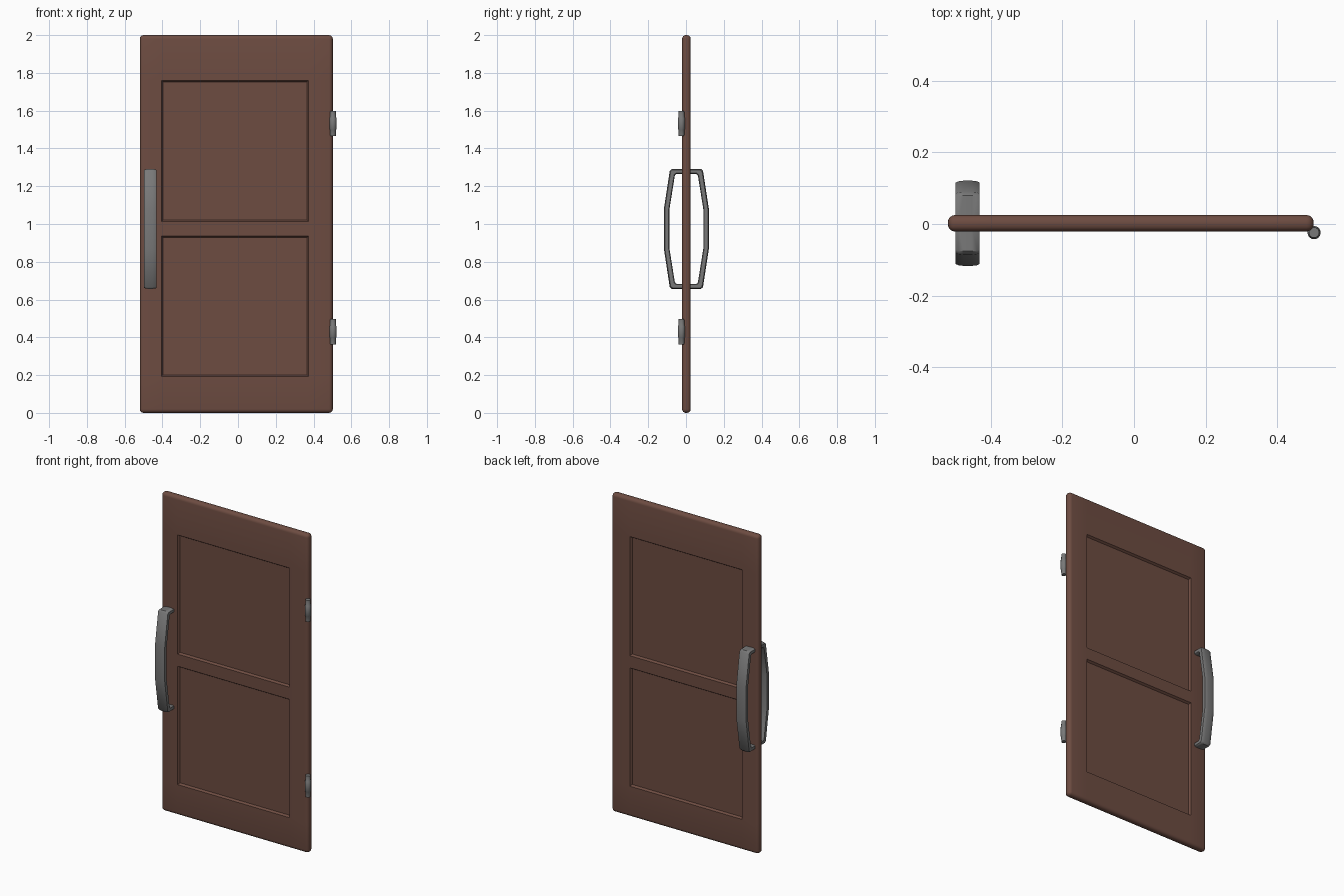
import bpy, bmesh, math
from mathutils import Vector

if "Cube" in bpy.data.objects:
    bpy.data.objects.remove(bpy.data.objects["Cube"])


def material(name, rgb):
    m = bpy.data.materials.new(name)
    m.diffuse_color = (*rgb, 1)
    m.use_nodes = True
    m.node_tree.nodes["Principled BSDF"].inputs["Base Color"].default_value = m.diffuse_color
    return m


WOOD = material("brown wood", (0.153, 0.072, 0.053))
METAL = material("grey metal", (0.19, 0.19, 0.19))
Y_MID = 0.002          # middle of the door thickness


def finish(bm, name, mat, angle):
    bmesh.ops.recalc_face_normals(bm, faces=bm.faces)
    me = bpy.data.meshes.new(name)
    bm.to_mesh(me)
    bm.free()
    me.materials.append(mat)
    ob = bpy.data.objects.new(name, me)
    bpy.context.collection.objects.link(ob)
    bpy.ops.object.select_all(action='DESELECT')
    ob.select_set(True)
    bpy.context.view_layer.objects.active = ob
    bpy.ops.object.shade_smooth_by_angle(angle=math.radians(angle))
    return ob


def bridge(bm, rings, cap=True):
    """Skin a list of closed point rings."""
    vs = [[bm.verts.new(p) for p in r] for r in rings]
    n = len(vs[0])
    for a, b in zip(vs, vs[1:]):
        for i in range(n):
            j = (i + 1) % n
            bm.faces.new((a[i], a[j], b[j], b[i]))
    if cap:
        bm.faces.new(vs[0])
        bm.faces.new(vs[-1])


# Door leaf: rounded slab with two sunken panels on both sides
x0, x1, half = -0.52, 0.502, 0.023
panel_x = (-0.405, 0.373)
panel_z = ((0.193, 0.936), (1.012, 1.76))

bm = bmesh.new()
bmesh.ops.create_cube(bm, size=1)
for v in bm.verts:
    v.co = ((x0 + x1) / 2 + v.co.x * (x1 - x0), Y_MID + v.co.y * 2 * half, 1 + v.co.z * 2)
bmesh.ops.bevel(bm, geom=bm.edges[:], offset=0.02, segments=4, profile=0.5, affect='EDGES')
cuts = [((x, 0, 0), (1, 0, 0)) for x in panel_x]
cuts += [((0, 0, z), (0, 0, 1)) for pair in panel_z for z in pair]
for co, no in cuts:
    bmesh.ops.bisect_plane(bm, geom=bm.verts[:] + bm.edges[:] + bm.faces[:],
                           plane_co=co, plane_no=no)
bm.normal_update()
panels = []
for f in bm.faces:
    c = f.calc_center_median()
    if abs(f.normal.y) > 0.99 and panel_x[0] < c.x < panel_x[1] \
            and any(a < c.z < b for a, b in panel_z):
        panels.append(f)
bmesh.ops.inset_individual(bm, faces=panels, thickness=0.012, depth=-0.013)
finish(bm, "door_leaf", WOOD, 50)

# Pull handles: flattened bar swept along an angular bow, one per side
HX, HZ = -0.4645, 0.974
outer_half = [(0.01, 0.317), (0.078, 0.317), (0.088, 0.308), (0.119, 0.106)]
inner_half = [(0.01, 0.291), (0.052, 0.291), (0.061, 0.283), (0.090, 0.102)]
outer = outer_half + [(d, -z) for d, z in reversed(outer_half)]
inner = inner_half + [(d, -z) for d, z in reversed(inner_half)]
# (sideways offset, 0 = inner surface .. 1 = outer surface)
section = [(-0.0335, 0.82), (-0.026, 0.94), (-0.012, 1), (0.012, 1), (0.026, 0.94),
           (0.0335, 0.82), (0.0335, 0.15), (0.028, 0), (-0.028, 0), (-0.0335, 0.15)]
for side, name in ((-1, "front_handle"), (1, "back_handle")):
    bm = bmesh.new()
    rings = []
    for o, i in zip(outer, inner):
        ring = []
        for dx, t in section:
            d = i[0] + (o[0] - i[0]) * t
            z = i[1] + (o[1] - i[1]) * t
            ring.append(Vector((HX + dx, Y_MID + side * d, HZ + z)))
        rings.append(ring)
    bridge(bm, rings)
    finish(bm, name, METAL, 40)

# Hinges: turned barrels on the front right edge
hinge_profile = [(0.0145, 0), (0.016, 0.034), (0.0185, 0.038), (0.0185, 0.096),
                 (0.016, 0.1), (0.0145, 0.134)]
for z, name in ((0.363, "lower_hinge"), (1.465, "upper_hinge")):
    bm = bmesh.new()
    rings = [[(0.503 + r * math.cos(a), -0.024 + r * math.sin(a), z + h)
              for a in (k * math.tau / 16 for k in range(16))]
             for r, h in hinge_profile]
    bridge(bm, rings)
    finish(bm, name, METAL, 35)
